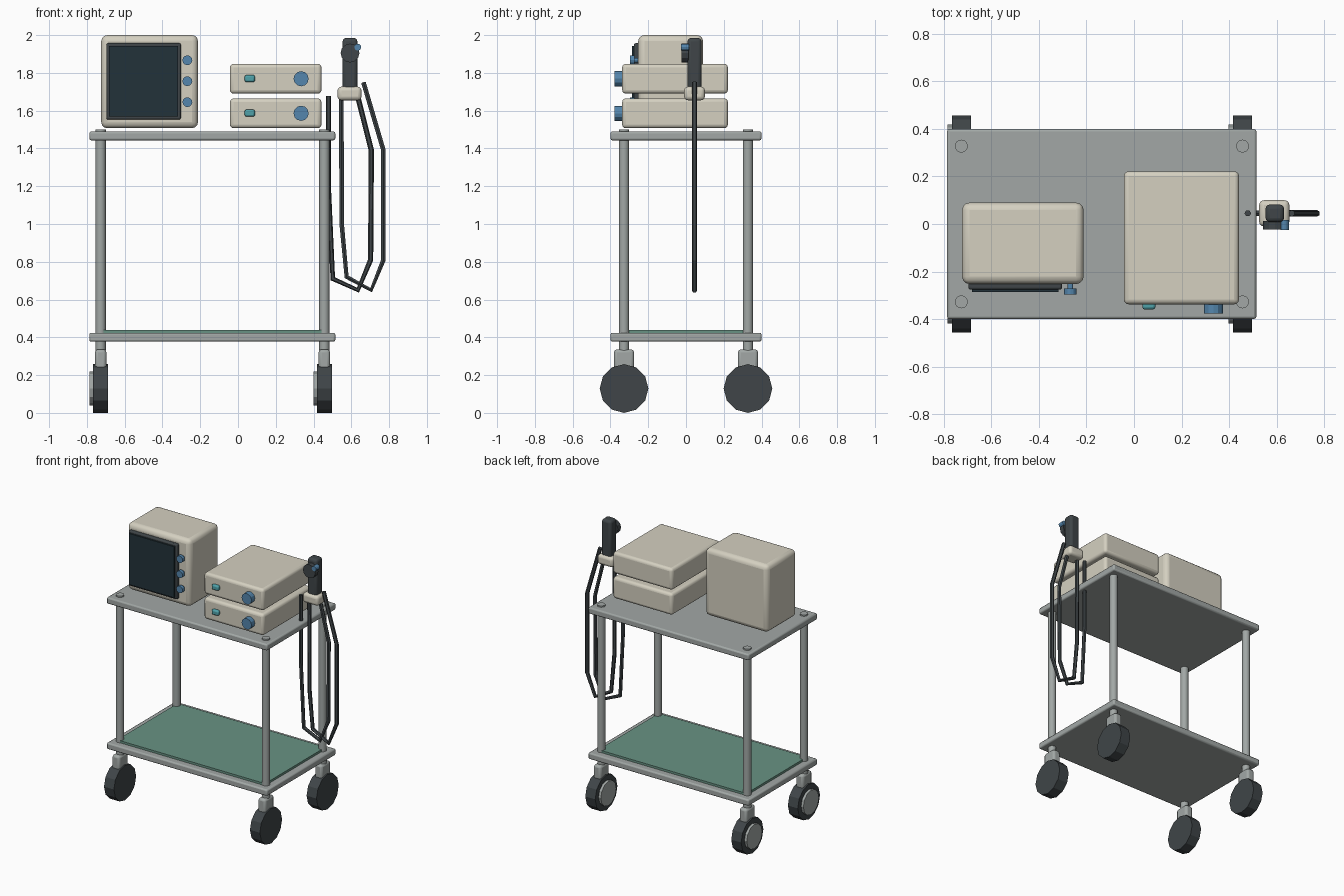
import bpy
from math import radians, pi

if "Cube" in bpy.data.objects:
    bpy.data.objects.remove(bpy.data.objects["Cube"])

def mat(name, r, g, b):
    m = bpy.data.materials.new(name)
    m.diffuse_color = (r, g, b, 1)
    m.use_nodes = True
    m.node_tree.nodes["Principled BSDF"].inputs["Base Color"].default_value = m.diffuse_color
    return m

CREAM = mat("cream_casing", 0.66, 0.63, 0.53)
GREY = mat("grey_metal", 0.36, 0.39, 0.38)
DARK = mat("dark_rubber", 0.05, 0.06, 0.065)
GLASS = mat("dark_glass", 0.016, 0.032, 0.042)
BLUE = mat("blue_knob", 0.09, 0.24, 0.42)
TEAL = mat("teal_button", 0.08, 0.36, 0.40)
GREEN = mat("green_mat", 0.14, 0.29, 0.23)

def finish(o, name, m, bevel=0, seg=2):
    o.name = name
    o.data.materials.append(m)
    if bevel:
        b = o.modifiers.new("bevel", 'BEVEL')
        b.width, b.segments = bevel, seg
        b.limit_method = 'ANGLE'
        bpy.ops.object.shade_smooth_by_angle(angle=radians(35))
    return o

def box(name, x, y, z, m, bevel=0, seg=2):
    """Box from (min, max) ranges."""
    bpy.ops.mesh.primitive_cube_add(size=1, location=[sum(r) / 2 for r in (x, y, z)])
    o = bpy.context.object
    o.scale = [r[1] - r[0] for r in (x, y, z)]
    bpy.ops.object.transform_apply(location=False, rotation=False, scale=True)
    return finish(o, name, m, bevel, seg)

def cyl(name, loc, r, depth, m, axis='Z', sides=12, smooth=False, bevel=0):
    rot = {'X': (0, pi / 2, 0), 'Y': (pi / 2, 0, 0), 'Z': (0, 0, 0)}[axis]
    bpy.ops.mesh.primitive_cylinder_add(vertices=sides, radius=r, depth=depth,
                                        location=loc, rotation=rot)
    o = finish(bpy.context.object, name, m, bevel, 1)
    if smooth:
        bpy.ops.object.shade_smooth_by_angle(angle=radians(35))
    return o

def hose(name, pts, r, y):
    c = bpy.data.curves.new(name, 'CURVE')
    c.dimensions = '3D'
    c.bevel_depth, c.bevel_resolution, c.use_fill_caps = r, 1, True
    s = c.splines.new('POLY')
    s.points.add(len(pts) - 1)
    for p, (x, z) in zip(s.points, pts):
        p.co = (x, y, z, 1)
    s.use_smooth = False
    o = bpy.data.objects.new(name, c)
    bpy.context.collection.objects.link(o)
    c.materials.append(DARK)

# shelves and mat
box("top_shelf", (-0.787, 0.515), (-0.4, 0.4), (1.443, 1.49), GREY, 0.01)
box("bottom_shelf", (-0.787, 0.515), (-0.4, 0.4), (0.377, 0.424), GREY, 0.01)
box("shelf_mat", (-0.735, 0.465), (-0.35, 0.35), (0.42, 0.44), GREEN)

# posts and casters
for side, x in (("left", -0.727), ("right", 0.457)):
    for end, y in (("front", -0.328), ("back", 0.328)):
        n = f"{end}_{side}_"
        cyl(n + "post", (x, y, 0.915), 0.027, 1.17, GREY, sides=20, smooth=True)
        box(n + "caster_fork", (x - 0.03, x + 0.03), (y - 0.053, y + 0.053),
            (0.2, 0.336), GREY, 0.015)
        cyl(n + "wheel", (x, y, 0.129), 0.129, 0.08, DARK, 'X')
        cyl(n + "wheel_hub", (x - 0.046, y, 0.129), 0.09, 0.025, GREY, 'X')

# monitor
box("monitor_case", (-0.724, -0.212), (-0.253, 0.09), (1.507, 2.0), CREAM, 0.032, 3)
box("screen_bezel", (-0.697, -0.303), (-0.276, -0.245), (1.553, 1.957), DARK, 0.008)
box("screen_glass", (-0.683, -0.317), (-0.286, -0.27), (1.568, 1.942), GLASS)
for i, z in enumerate((1.645, 1.756, 1.867)):
    cyl(f"monitor_knob_{i + 1}", (-0.268, -0.284, z), 0.026, 0.024, BLUE, 'Y')
    cyl(f"monitor_knob_shaft_{i + 1}", (-0.268, -0.26, z), 0.012, 0.04, BLUE, 'Y')

# two stacked control units
for n, z in (("lower", 1.507), ("upper", 1.69)):
    box(n + "_unit_case", (-0.043, 0.442), (-0.338, 0.222), (z, z + 0.158), CREAM, 0.02, 3)
    box(n + "_unit_button", (0.035, 0.09), (-0.36, -0.33), (z + 0.061, z + 0.099), TEAL, 0.01)
    cyl(n + "_unit_knob", (0.334, -0.355, z + 0.079), 0.04, 0.045, BLUE, 'Y')

# probe handle in its holder
Y = 0.045
box("probe_holder", (0.527, 0.654), (Y - 0.055, Y + 0.055), (1.655, 1.727), CREAM, 0.02, 3)
box("probe_handle", (0.554, 0.632), (Y - 0.037, Y + 0.037), (1.69, 1.985), DARK, 0.018, 3)
cyl("probe_dial", (0.593, -0.005, 1.905), 0.05, 0.036, DARK, 'Y')
cyl("probe_button", (0.634, -0.005, 1.936), 0.018, 0.042, BLUE, 'Y')

# hanging hose loops
hose("inner_hose", [(0.479, 1.677), (0.479, 1.18), (0.502, 0.71), (0.635, 0.65),
                    (0.702, 0.81), (0.706, 1.39), (0.63, 1.69)], 0.014, Y)
hose("outer_hose", [(0.547, 1.69), (0.549, 1.0), (0.575, 0.72), (0.705, 0.65),
                    (0.77, 0.81), (0.77, 1.39), (0.664, 1.75)], 0.014, Y)
